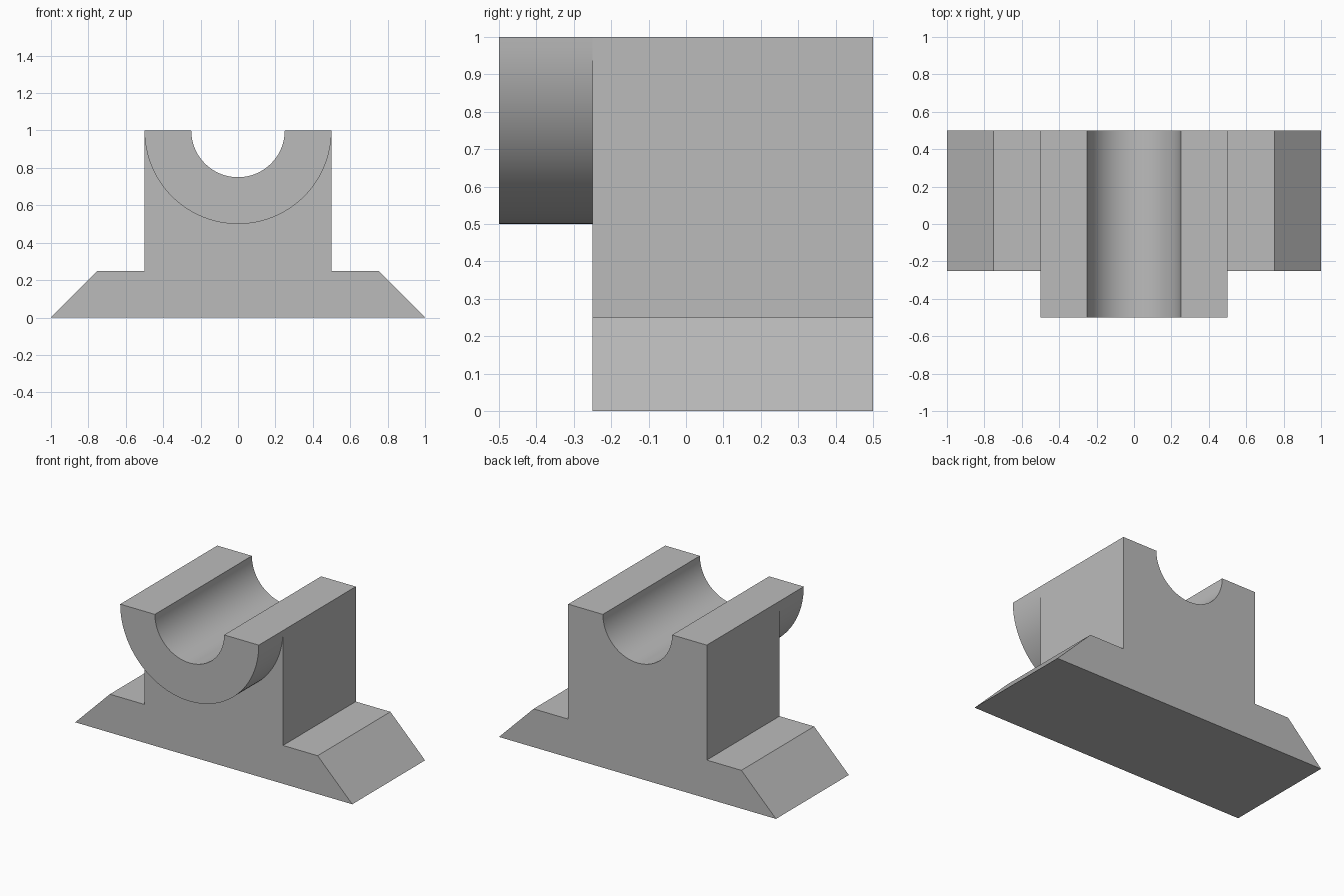
import bpy, bmesh
from math import pi, cos, sin

cube = bpy.data.objects.get("Cube")
if cube:
    bpy.data.objects.remove(cube, do_unlink=True)

BACK, FACE, NOSE = 0.5, -0.25, -0.5   # y of rear, body front and boss front
SEGMENTS = 48

grey = bpy.data.materials.new("plain grey")
grey.use_nodes = True
grey.diffuse_color = (0.5, 0.5, 0.5, 1)
grey.node_tree.nodes["Principled BSDF"].inputs["Base Color"].default_value = (0.5, 0.5, 0.5, 1)


def half_round(radius):
    """Lower half circle about the bearing axis, from +x to -x."""
    return [(radius * cos(pi * i / SEGMENTS), 1 - radius * sin(pi * i / SEGMENTS))
            for i in range(SEGMENTS + 1)]


bm = bmesh.new()


def ring(outline, y):
    return [bm.verts.new((x, y, z)) for x, z in outline]


def cap(outline, y):
    bm.faces.new(ring(outline, y))


def walls(outline, y0, y1):
    a, b = ring(outline, y0), ring(outline, y1)
    for i in range(len(a)):
        bm.faces.new((a[i - 1], a[i], b[i], b[i - 1]))


# Profiles: chamfered foot with upright block, bore and boss
right_side = [(1, 0), (0.75, 0.25), (0.5, 0.25), (0.5, 1)]
foot = [(-x, z) for x, z in reversed(right_side)] + right_side
bore, boss = half_round(0.25), half_round(0.5)
body = foot + bore
half_ring = boss + bore[::-1]

# Body: rear face, walls, and front face below the boss
cap(body, BACK)
walls(body, FACE, BACK)
cap(foot + boss[1:-1], FACE)

# Boss: half ring standing forward of the body
walls(half_ring, NOSE, FACE)
cap(half_ring, NOSE)

bmesh.ops.remove_doubles(bm, verts=bm.verts[:], dist=0.0001)
bmesh.ops.recalc_face_normals(bm, faces=bm.faces[:])
mesh = bpy.data.meshes.new("bearing_block")
bm.to_mesh(mesh)
bm.free()
mesh.materials.append(grey)

block = bpy.data.objects.new("bearing_block", mesh)
bpy.context.collection.objects.link(block)
bpy.ops.object.select_all(action='DESELECT')
block.select_set(True)
bpy.context.view_layer.objects.active = block
bpy.ops.object.shade_smooth_by_angle(angle=pi / 6)
